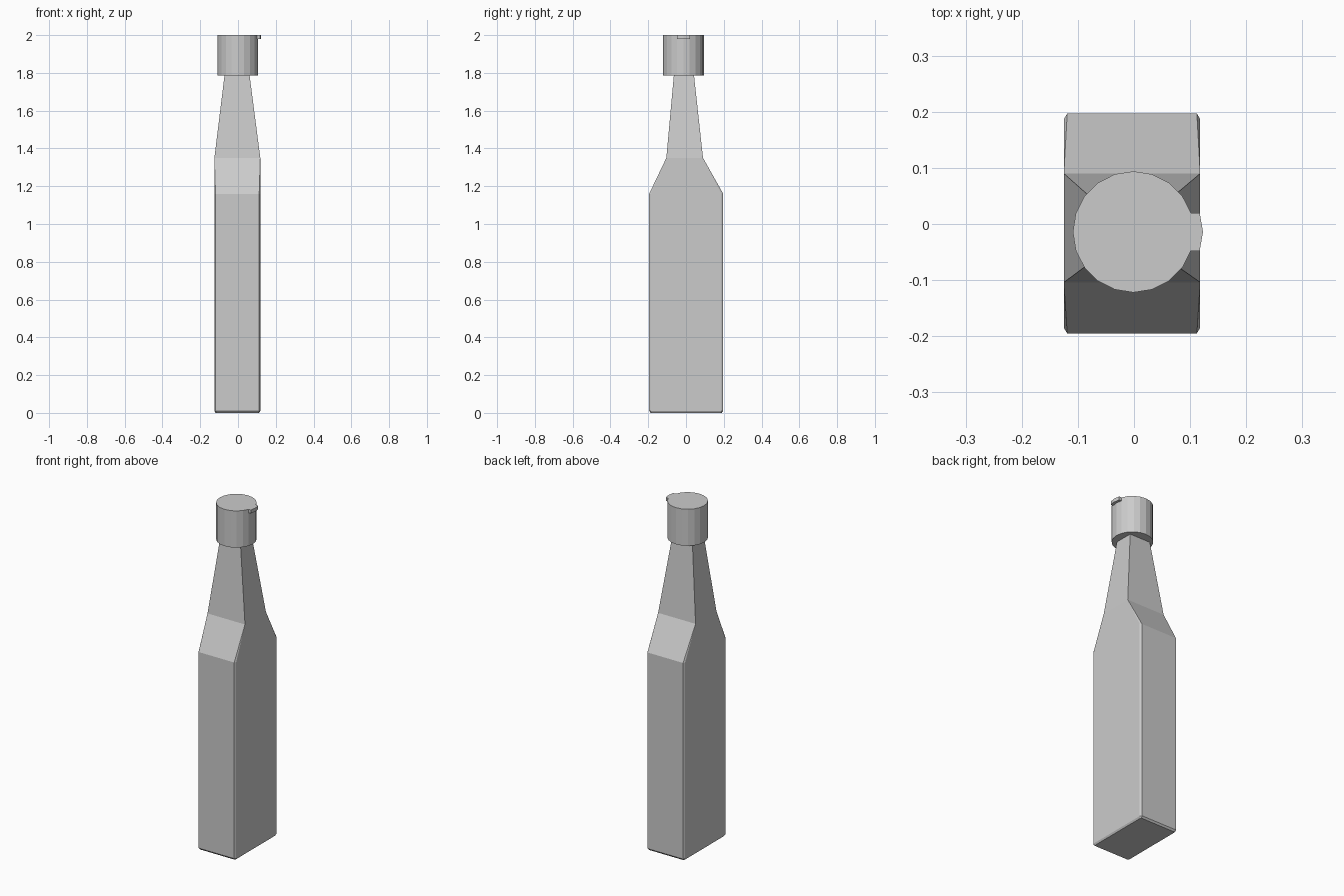
import bpy, bmesh
from math import cos, sin, pi

if "Cube" in bpy.data.objects:
    bpy.data.objects.remove(bpy.data.objects["Cube"])


def ring(x0, x1, y0, y1, cx=0.0, cy=0.0):
    """Rectangle outline with chamfered corners (8 points, counter-clockwise)."""
    return [(x0 + cx, y0), (x1 - cx, y0), (x1, y0 + cy), (x1, y1 - cy),
            (x1 - cx, y1), (x0 + cx, y1), (x0, y1 - cy), (x0, y0 + cy)]


def loft(name, sections):
    """Skin a stack of (z, outline) sections and close both ends."""
    bm = bmesh.new()
    rows = [[bm.verts.new((x, y, z)) for x, y in outline] for z, outline in sections]
    n = len(rows[0])
    for a, b in zip(rows, rows[1:]):
        for i in range(n):
            j = (i + 1) % n
            bm.faces.new((a[i], a[j], b[j], b[i]))
    bm.faces.new(rows[0][::-1])
    bm.faces.new(rows[-1])
    # merge the corners that taper to a point
    bmesh.ops.remove_doubles(bm, verts=bm.verts[:], dist=1e-5)
    bmesh.ops.recalc_face_normals(bm, faces=bm.faces[:])
    mesh = bpy.data.meshes.new(name)
    bm.to_mesh(mesh)
    bm.free()
    obj = bpy.data.objects.new(name, mesh)
    bpy.context.collection.objects.link(obj)
    return obj


# Bottle: chamfered base and body, sloped shoulder, tapering neck
loft("bottle_body", [
    (0.0, ring(-0.119, 0.112, -0.187, 0.189, 0.005, 0.008)),
    (0.01, ring(-0.125, 0.118, -0.195, 0.197, 0.006, 0.010)),
    (1.16, ring(-0.125, 0.118, -0.195, 0.197, 0.006, 0.010)),
    (1.35, ring(-0.125, 0.118, -0.104, 0.090)),
    (1.79, ring(-0.071, 0.061, -0.064, 0.042)),
])

# Cap: 20-sided cylinder
cap = [(0.108 * cos(i * pi / 10) - 0.001, 0.108 * sin(i * pi / 10) - 0.014)
       for i in range(20)]
loft("cap", [(1.785, cap), (2.0, cap)])

# Small lift tab at the cap's rim
tab = [(0.09, -0.048), (0.117, -0.048), (0.123, -0.014), (0.117, 0.020), (0.09, 0.020)]
loft("cap_tab", [(1.98, tab), (2.0, tab)])
